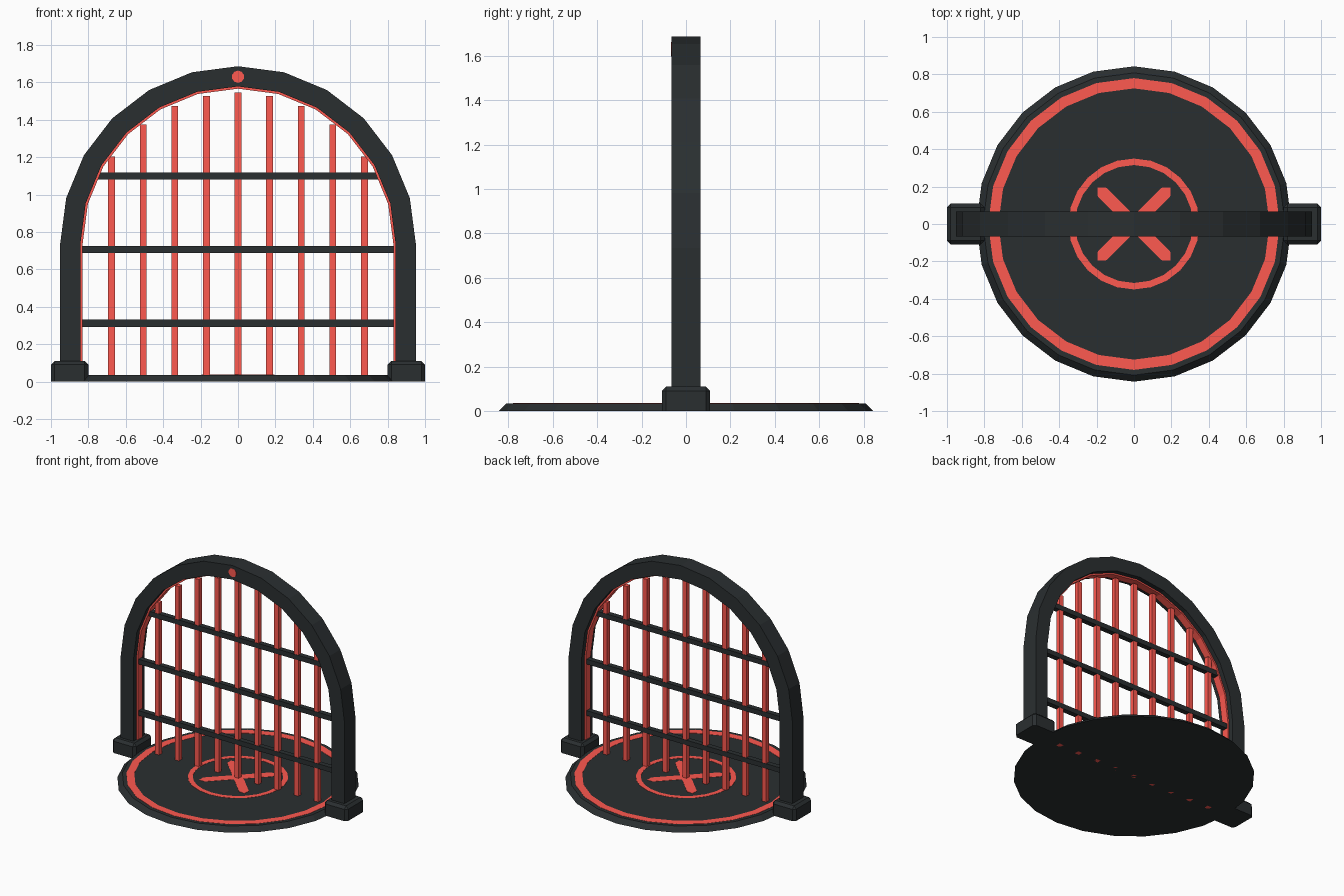
import bpy, bmesh
from math import pi, sin, cos, sqrt, radians
from mathutils import Matrix

if "Cube" in bpy.data.objects:
    bpy.data.objects.remove(bpy.data.objects["Cube"])


def material(name, color):
    m = bpy.data.materials.new(name)
    m.diffuse_color = color
    m.use_nodes = True
    m.node_tree.nodes["Principled BSDF"].inputs["Base Color"].default_value = m.diffuse_color
    return m


DARK = material("dark_metal", (0.023, 0.028, 0.03, 1))
RED = material("red_glow", (1.0, 0.1, 0.08, 1))


def finish(name, bm, mat):
    bmesh.ops.recalc_face_normals(bm, faces=bm.faces)
    me = bpy.data.meshes.new(name)
    bm.to_mesh(me)
    bm.free()
    me.materials.append(mat)
    ob = bpy.data.objects.new(name, me)
    bpy.context.collection.objects.link(ob)
    return ob


def cylinder(name, mat, r1, r2, length, sides, matrix):
    bm = bmesh.new()
    bmesh.ops.create_cone(bm, cap_ends=True, segments=sides, radius1=r1,
                          radius2=r2, depth=length, matrix=matrix)
    return finish(name, bm, mat)


def prism(name, mat, points, offset):
    bm = bmesh.new()
    face = bm.faces.new([bm.verts.new(p) for p in points])
    ext = bmesh.ops.extrude_face_region(bm, geom=[face], use_keep_orig=True)
    verts = [e for e in ext["geom"] if isinstance(e, bmesh.types.BMVert)]
    bmesh.ops.translate(bm, verts=verts, vec=offset)
    return finish(name, bm, mat)


def box(name, mat, center, size, bevel=0, keep_bottom=False):
    bm = bmesh.new()
    bmesh.ops.create_cube(bm, size=1, matrix=Matrix.Translation(center) @ Matrix.Diagonal((*size, 1)))
    low = center[2] - size[2] / 2 + 1e-4
    edges = [e for e in bm.edges if not (keep_bottom and all(v.co.z < low for v in e.verts))]
    if bevel:
        bmesh.ops.bevel(bm, geom=edges, offset=bevel, segments=1, affect='EDGES')
    return finish(name, bm, mat)


def ring(name, mat, r_out, r_in, z0, z1, sides=24):
    bm = bmesh.new()
    loops = []
    for r, z in ((r_out, z0), (r_out, z1), (r_in, z1), (r_in, z0)):
        loops.append([bm.verts.new((r * cos(2 * pi * i / sides), r * sin(2 * pi * i / sides), z))
                      for i in range(sides)])
    for k in range(4):
        a, b = loops[k], loops[(k + 1) % 4]
        for i in range(sides):
            j = (i + 1) % sides
            bm.faces.new((a[i], a[j], b[j], b[i]))
    return finish(name, bm, mat)


def arch_path(r, foot):
    pts = [(r * cos(pi * i / 12), SPRING + r * sin(pi * i / 12)) for i in range(13)]
    return [(r, foot)] + pts + [(-r, foot)]


def arch(name, mat, r_out, r_in, half_depth, foot):
    pts = arch_path(r_out, foot) + arch_path(r_in, foot)[::-1]
    return prism(name, mat, [(x, -half_depth, z) for x, z in pts], (0, 2 * half_depth, 0))


SPRING = 0.735

# Round floor plate with inlaid rings
cylinder("floor_plate", DARK, 0.843, 0.808, 0.035, 24, Matrix.Translation((0, 0, 0.0175)))
ring("outer_floor_ring", RED, 0.78, 0.725, 0.02, 0.0365)
ring("inner_floor_ring", RED, 0.35, 0.315, 0.02, 0.0365)

# Floor cross with pointed ends
for i, a in enumerate((45, 135)):
    c, s = cos(radians(a)), sin(radians(a))
    outline = [(0.275, 0), (0.24, 0.034), (-0.24, 0.034), (-0.275, 0), (-0.24, -0.034), (0.24, -0.034)]
    prism(f"floor_cross_{i + 1}", RED,
          [(x * c - y * s, x * s + y * c, 0.02) for x, y in outline], (0, 0, 0.0165 + 0.0003 * i))

# Arch running down into its legs, red inner lining, and feet
arch("arch_frame", DARK, 0.951, 0.843, 0.066, foot=0.05)
arch("arch_lining", RED, 0.846, 0.831, 0.03, foot=0.05)
for side, sx in (("left", -1), ("right", 1)):
    box(f"{side}_foot", DARK, (sx * 0.9, 0, 0.055), (0.2, 0.218, 0.11), 0.02, keep_bottom=True)

# Stud at the crown of the arch, nearly flush
cylinder("crown_stud", RED, 0.033, 0.033, 0.03, 10,
         Matrix.Translation((0, -0.0525, 1.63)) @ Matrix.Rotation(pi / 2, 4, 'X'))

# Square vertical grille bars reaching the arch
for i in range(-4, 5):
    x = i * 0.169
    top = SPRING - 0.03 + sqrt(0.84 ** 2 - x * x)
    box(f"upright_bar_{i + 5}", RED, (x, 0, top / 2), (0.036, 0.036, top))

# Square horizontal grille bars
for i, (z, half) in enumerate(((0.312, 0.836), (0.707, 0.836), (1.1, 0.75))):
    box(f"cross_bar_{i + 1}", DARK, (0, 0, z), (2 * half, 0.04, 0.038))
